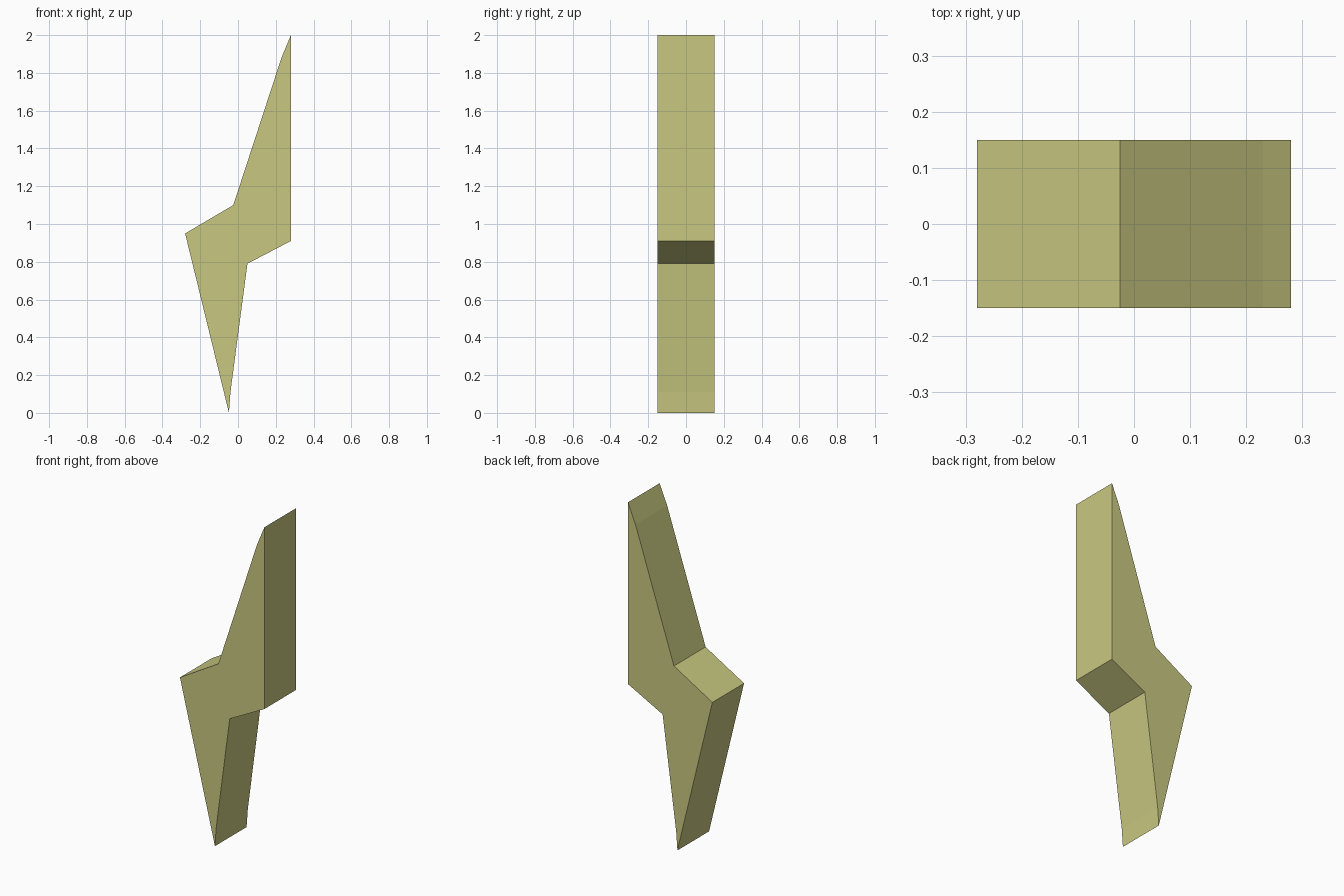
import bpy
import bmesh
from mathutils import Vector

cube = bpy.data.objects.get("Cube")
if cube:
    bpy.data.objects.remove(cube, do_unlink=True)

HALF_DEPTH = 0.15

# Single flat colour
mat = bpy.data.materials.new("pale_yellow")
mat.use_nodes = True
colour = (0.58, 0.58, 0.22, 1.0)
mat.diffuse_color = colour
mat.node_tree.nodes["Principled BSDF"].inputs["Base Color"].default_value = colour

# Zigzag outline, anticlockwise seen from the front
outline = [
    (-0.048, 0.0), (-0.04, 0.11), (0.05, 0.79), (0.28, 0.91),
    (0.28, 2.0), (0.23, 1.88), (-0.025, 1.10), (-0.28, 0.95),
]

# Extrude the outline through the depth
bm = bmesh.new()
front = bm.faces.new([bm.verts.new((x, -HALF_DEPTH, z)) for x, z in outline])
result = bmesh.ops.extrude_face_region(bm, geom=[front], use_keep_orig=True)
back = [v for v in result["geom"] if isinstance(v, bmesh.types.BMVert)]
bmesh.ops.translate(bm, verts=back, vec=Vector((0, 2 * HALF_DEPTH, 0)))
bmesh.ops.recalc_face_normals(bm, faces=bm.faces)

mesh = bpy.data.meshes.new("lightning_bolt")
bm.to_mesh(mesh)
bm.free()
mesh.materials.append(mat)
bolt = bpy.data.objects.new("lightning_bolt", mesh)
bpy.context.collection.objects.link(bolt)
